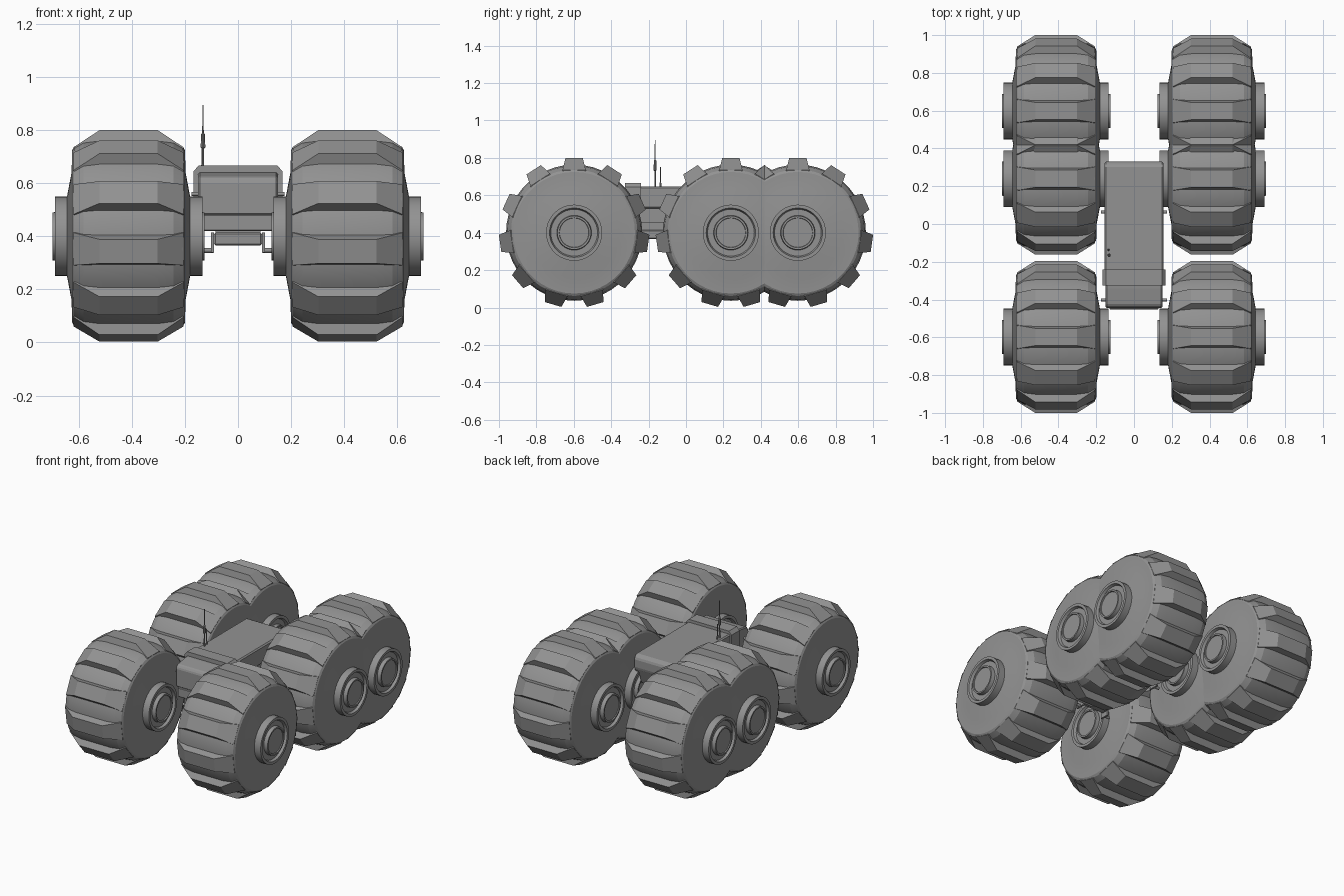
import bpy, bmesh, math
from mathutils import Matrix, Vector

if "Cube" in bpy.data.objects:
    bpy.data.objects.remove(bpy.data.objects["Cube"])

grey = bpy.data.materials.new('dark_grey')
grey.diffuse_color = (.29, .29, .29, 1)
grey.use_nodes = True
grey.node_tree.nodes["Principled BSDF"].inputs["Base Color"].default_value = grey.diffuse_color


def finish(name, bm, smooth=False):
    bmesh.ops.recalc_face_normals(bm, faces=bm.faces)
    me = bpy.data.meshes.new(name)
    bm.to_mesh(me)
    bm.free()
    me.materials.append(grey)
    ob = bpy.data.objects.new(name, me)
    bpy.context.collection.objects.link(ob)
    if smooth:
        bpy.ops.object.select_all(action='DESELECT')
        ob.select_set(True)
        bpy.context.view_layer.objects.active = ob
        bpy.ops.object.shade_smooth_by_angle(angle=math.radians(20))
    return ob


def lathe(name, profile, n, axis='X', smooth=True):
    """Turn (position along axis, radius) points into a capped solid."""
    bm = bmesh.new()
    rings = []
    for a, r in profile:
        ring = []
        for i in range(n):
            t = 2 * math.pi * i / n
            c, s = r * math.cos(t), r * math.sin(t)
            ring.append(bm.verts.new((a, c, s) if axis == 'X' else (c, s, a)))
        rings.append(ring)
    for p, q in zip(rings, rings[1:]):
        for i in range(n):
            j = (i + 1) % n
            bm.faces.new((p[i], p[j], q[j], q[i]))
    bm.faces.new(rings[0])
    bm.faces.new(rings[-1])
    return finish(name, bm, smooth)


def prism(name, pts, x0, x1, bevel=0.0):
    """Extrude a (y, z) outline from x0 to x1."""
    bm = bmesh.new()
    a = [bm.verts.new((x0, y, z)) for y, z in pts]
    b = [bm.verts.new((x1, y, z)) for y, z in pts]
    bm.faces.new(a)
    bm.faces.new(b)
    for i in range(len(pts)):
        j = (i + 1) % len(pts)
        bm.faces.new((a[i], a[j], b[j], b[i]))
    if bevel:
        bmesh.ops.recalc_face_normals(bm, faces=bm.faces)
        bmesh.ops.bevel(bm, geom=bm.edges[:], offset=bevel, segments=1, affect='EDGES')
    return finish(name, bm)


def box(name, x0, x1, y0, y1, z0, z1, bevel=0.0):
    return prism(name, [(y0, z0), (y1, z0), (y1, z1), (y0, z1)], x0, x1, bevel)


def mirrored(half):
    return half + [(-a, r) for a, r in reversed(half)]


# Tyre carcass and hub, both symmetric across the wheel's middle plane
tyre = lathe('tyre', mirrored([(-.232, .15), (-.215, .24), (-.2125, .325), (-.205, .338),
                               (-.17, .357), (-.11, .364)]), 44)
hub = lathe('hub', mirrored([(-.281, .078), (-.287, .08), (-.287, .09), (-.262, .093),
                             (-.262, .125), (-.278, .132), (-.278, .15), (-.225, .15)]), 36)

# Eleven chunky lugs with chamfered shoulders
bm = bmesh.new()
outline = [(-.20, .30), (-.207, .336), (-.11, .40), (.11, .40), (.207, .336), (.20, .30)]
for k in range(11):
    rot = Matrix.Rotation(2 * math.pi * k / 11, 3, 'X')
    sides = [[bm.verts.new(rot @ Vector((x, s * (.046 + (.40 - r) * .25), r)))
              for x, r in outline] for s in (-1, 1)]
    bm.faces.new(sides[0])
    bm.faces.new(sides[1])
    for i in range(6):
        j = (i + 1) % 6
        bm.faces.new((sides[0][i], sides[0][j], sides[1][j], sides[1][i]))
lugs = finish('tread_lugs', bm)

# Six wheels sharing the same meshes
first = True
for side, sx in (('left', -1), ('right', 1)):
    for row, y in (('front', -.598), ('middle', .24), ('rear', .598)):
        for part in (tyre, hub, lugs):
            ob = part if first else part.copy()
            if not first:
                bpy.context.collection.objects.link(ob)
            ob.name = f"{row}_{side}_{part.data.name}"
            ob.location = (sx * .4125, y, .40)
        first = False

# Hull: wide upper deck over a narrower lower tub
prism('upper_deck', [(-.30, .53), (.315, .53), (.33, .56), (.33, .625), (.31, .648), (-.30, .648)],
      -.157, .157, .008)
prism('lower_tub', [(-.44, .455), (.29, .455), (.325, .55), (-.30, .55), (-.44, .50)], -.125, .125)

# Sloped nose with front plate and brow
prism('nose', [(-.445, .48), (-.30, .48), (-.30, .64), (-.335, .64), (-.43, .625), (-.445, .605)],
      -.15, .15, .006)
box('front_bumper', -.13, .13, -.452, -.42, .42, .482, .004)

# Raised cowl arch across the hull
bm = bmesh.new()
arch = [(-.168, .53), (-.168, .645), (-.148, .667), (.148, .667), (.168, .645), (.168, .53)]
ends = [[bm.verts.new((x, y, z)) for x, z in arch] for y in (-.325, -.24)]
for e in ends:
    bm.faces.new(e)
for i in range(6):
    j = (i + 1) % 6
    bm.faces.new((ends[0][i], ends[0][j], ends[1][j], ends[1][i]))
finish('cowl_arch', bm)

# Underside chassis beam, brackets and pins
box('chassis_beam', -.09, .09, -.40, .28, .365, .415, .006)
box('chassis_spacer', -.085, .085, -.36, .24, .41, .46)
for side, s in (('left', -1), ('right', 1)):
    xs = sorted((s * .09, s * .102))
    for tag, y in (('front', -.39), ('middle', .075)):
        box(f'{tag}_{side}_bracket', *xs, y - .03, y + .03, .34, .415)
        pin = lathe(f'{tag}_{side}_pin', [(-.02, .009), (.02, .009)], 12)
        pin.location = (s * .112, y, .347)
        stud = lathe(f'{tag}_{side}_stud', [(-.02, .008), (.02, .008)], 12)
        stud.location = (s * .155, y - .012, .56)

# Radio mast and short whip on the left edge of the deck
mast = lathe('antenna', [(.64, .005), (.73, .004), (.735, .009), (.785, .007), (.79, .003),
                         (.895, .002)], 10, 'Z')
mast.location = (-.132, -.165, 0)
whip = lathe('short_antenna', [(.64, .006), (.665, .005), (.67, .003), (.75, .003)], 10, 'Z')
whip.location = (-.135, -.137, 0)
